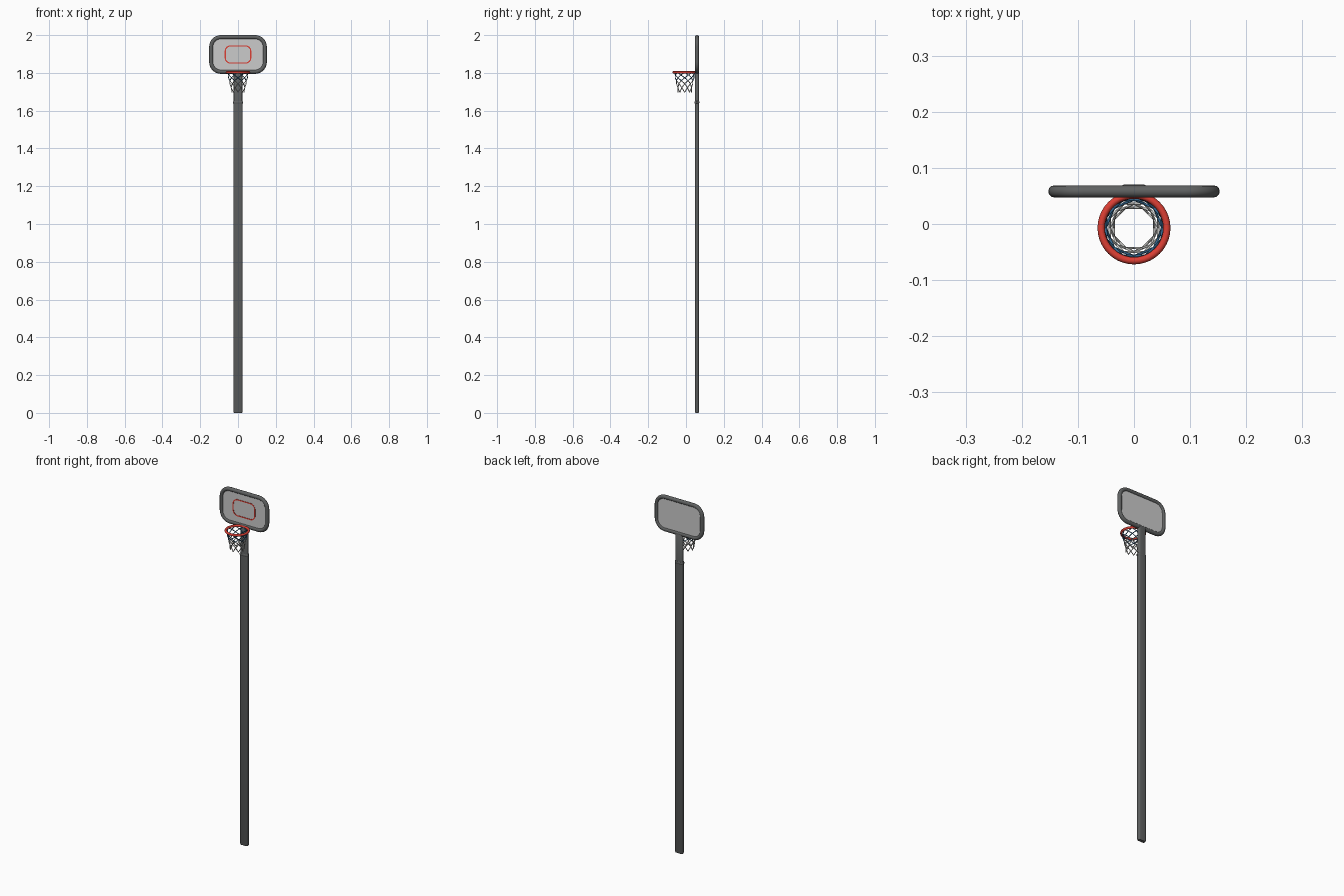
import bpy, bmesh, math
from mathutils import Vector

if "Cube" in bpy.data.objects:
    bpy.data.objects.remove(bpy.data.objects["Cube"])


def material(name, rgb):
    m = bpy.data.materials.new(name)
    m.diffuse_color = (*rgb, 1)
    m.use_nodes = True
    m.node_tree.nodes["Principled BSDF"].inputs["Base Color"].default_value = m.diffuse_color
    return m


DARK = material("dark grey", (0.115, 0.12, 0.12))
PANEL = material("light grey", (0.60, 0.60, 0.60))
RED = material("red", (0.72, 0.05, 0.035))
BLUE = material("blue", (0.035, 0.14, 0.28))
WHITE = material("net white", (0.55, 0.55, 0.53))


def finish(bm, name, mats, angle=40):
    bmesh.ops.recalc_face_normals(bm, faces=bm.faces)
    me = bpy.data.meshes.new(name)
    bm.to_mesh(me)
    bm.free()
    for m in mats:
        me.materials.append(m)
    ob = bpy.data.objects.new(name, me)
    bpy.context.collection.objects.link(ob)
    bpy.context.view_layer.objects.active = ob
    ob.select_set(True)
    bpy.ops.object.shade_smooth_by_angle(angle=math.radians(angle))
    ob.select_set(False)
    return ob


def rounded_rect(hw, hh, r, n=8):
    pts = []
    for k, (sx, sy) in enumerate(((1, 1), (-1, 1), (-1, -1), (1, -1))):
        for i in range(n + 1):
            a = math.pi / 2 * (k + i / n)
            pts.append((sx * (hw - r) + r * math.cos(a), sy * (hh - r) + r * math.sin(a)))
    return pts


def loft(name, mat, loops, place, ring=False, n=8):
    """Bridge rounded rectangles (hw, hh, radius, level); close as a ring or cap the ends."""
    bm = bmesh.new()
    rows = [[bm.verts.new(place(u, v, lv)) for u, v in rounded_rect(hw, hh, r, n)]
            for hw, hh, r, lv in loops]
    pairs = list(zip(rows, rows[1:])) + ([(rows[-1], rows[0])] if ring else [])
    for a, b in pairs:
        for i in range(len(a)):
            j = (i + 1) % len(a)
            bm.faces.new((a[i], a[j], b[j], b[i]))
    if not ring:
        bm.faces.new(rows[0])
        bm.faces.new(rows[-1])
    return finish(bm, name, [mat])


Y = 0.058                                                  # board and pole plane
upright = lambda u, v, lv: (u, Y + lv, 1.8975 + v)         # board, facing front
standing = lambda u, v, lv: (u, Y + v, lv)                 # pole, rising in z

# backboard frame: a round tube following a rounded rectangle
frame = []
for i in range(12):
    a = math.tau * i / 12
    d = 0.0108 * math.cos(a)
    frame.append((0.142 + d, 0.0917 + d, 0.052 + d, 0.0108 * math.sin(a)))
loft("backboard_frame", DARK, frame, upright, ring=True)

# backboard panel
loft("backboard_panel", PANEL, [(0.140, 0.090, 0.050, -0.004), (0.140, 0.090, 0.050, 0.004)], upright)

# red target outline on the front of the panel
target = [(0.0705, 0.048, 0.030, -0.0055), (0.0645, 0.042, 0.024, -0.0055),
          (0.0645, 0.042, 0.024, -0.0035), (0.0705, 0.048, 0.030, -0.0035)]
loft("target_outline", RED, target, upright, ring=True)

# flat pole with lower tube, collar and slightly slimmer upper tube
loft("lower_pole", DARK, [(0.021, 0.0085, 0.006, 0), (0.024, 0.011, 0.008, 0.006),
                          (0.024, 0.011, 0.008, 1.64)], standing, n=4)
loft("pole_collar", DARK, [(0.023, 0.011, 0.008, 1.637), (0.026, 0.0125, 0.010, 1.640),
                           (0.026, 0.0125, 0.010, 1.648), (0.023, 0.011, 0.008, 1.651)], standing, n=4)
loft("upper_pole", DARK, [(0.0225, 0.0105, 0.008, 1.64), (0.0225, 0.0105, 0.008, 1.803),
                          (0.020, 0.008, 0.006, 1.807)], standing, n=4)

# rim
CY = -0.007
bpy.ops.mesh.primitive_torus_add(major_radius=0.0585, minor_radius=0.0065, major_segments=40,
                                 minor_segments=10, location=(0, CY, 1.803))
rim = bpy.context.object
rim.name = "rim"
rim.data.materials.append(RED)
bpy.ops.object.shade_smooth()
rim.select_set(False)

# net: diamond mesh of thin cords, narrowing downward, blue above and white below
N = 8
ROWS = [(1.803, 0.056), (1.789, 0.053), (1.774, 0.050), (1.759, 0.047),
        (1.743, 0.043), (1.722, 0.039), (1.697, 0.036)]


def knot(row, k):
    z, r = ROWS[row]
    a = math.tau * (k + 0.5 * (row % 2)) / N
    return Vector((r * math.cos(a), CY + r * math.sin(a), z))


bm = bmesh.new()
for row in range(len(ROWS) - 1):
    for k in range(N):
        shift = -1 if row % 2 == 0 else 1
        for k2 in (k, k + shift):
            p, q = knot(row, k), knot(row + 1, k2)
            d = q - p
            mat = d.to_track_quat('Z', 'Y').to_matrix().to_4x4()
            mat.translation = (p + q) / 2
            bmesh.ops.create_cone(bm, cap_ends=True, segments=6, radius1=0.0023, radius2=0.0023,
                                  depth=d.length + 0.002, matrix=mat)
for f in bm.faces:
    f.material_index = 0 if f.calc_center_median().z > 1.757 else 1
finish(bm, "net", [BLUE, WHITE], 65)
